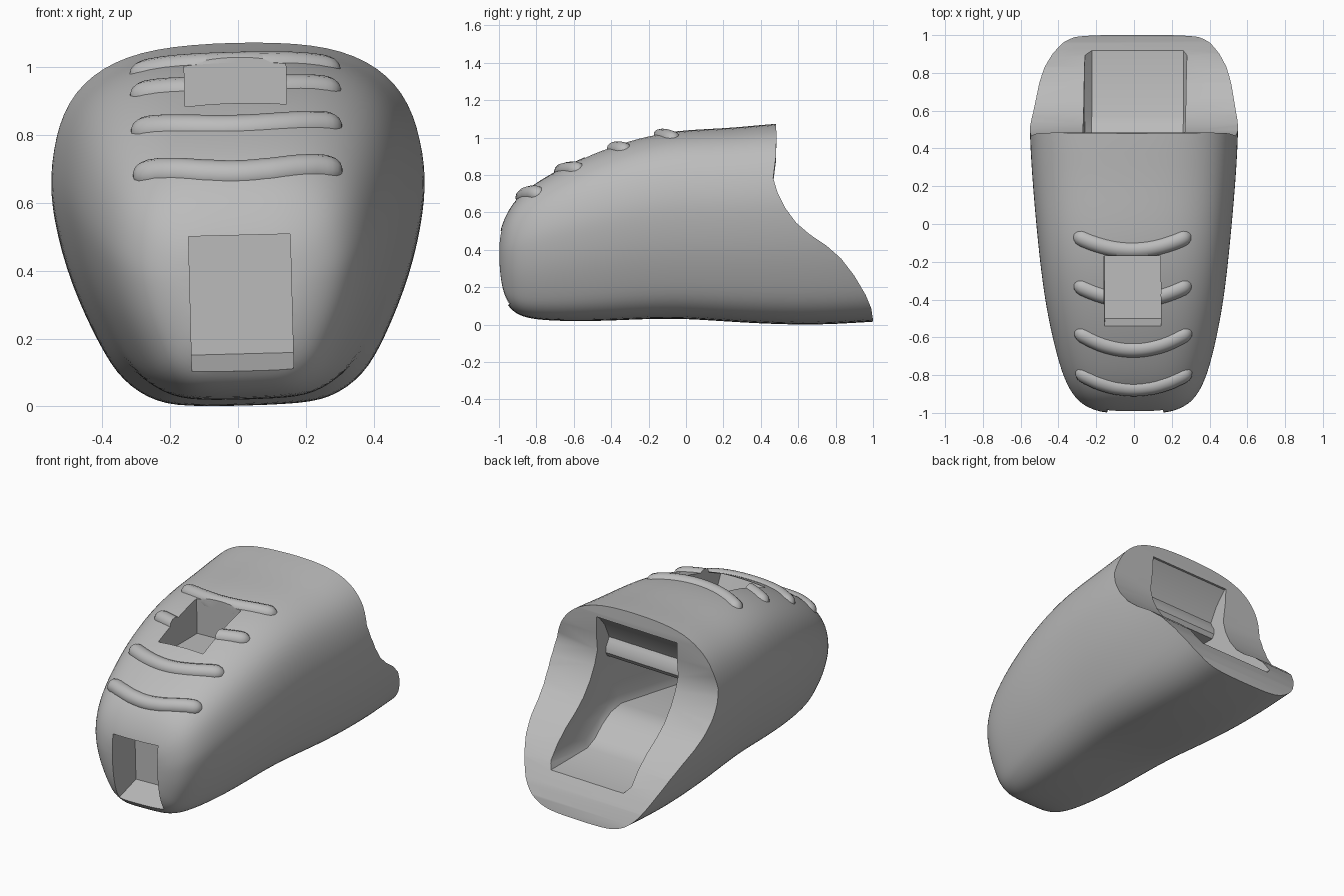
import bpy, bmesh
from mathutils import Vector
from mathutils.bvhtree import BVHTree

cube = bpy.data.objects.get("Cube")
if cube:
    bpy.data.objects.remove(cube, do_unlink=True)

grey = bpy.data.materials.new("plain grey")
grey.use_nodes = True
GREY = (0.5, 0.5, 0.5, 1)
grey.diffuse_color = GREY
grey.node_tree.nodes["Principled BSDF"].inputs["Base Color"].default_value = GREY


def new_object(name, bm):
    bmesh.ops.recalc_face_normals(bm, faces=bm.faces)
    mesh = bpy.data.meshes.new(name)
    bm.to_mesh(mesh)
    bm.free()
    mesh.materials.append(grey)
    obj = bpy.data.objects.new(name, mesh)
    bpy.context.collection.objects.link(obj)
    return obj


def loft(name, rings):
    bm = bmesh.new()
    loops = [[bm.verts.new(p) for p in ring] for ring in rings]
    n = len(loops[0])
    for a, b in zip(loops, loops[1:]):
        for i in range(n):
            bm.faces.new((a[i], a[(i + 1) % n], b[(i + 1) % n], b[i]))
    bm.faces.new(loops[0])
    bm.faces.new(loops[-1])
    return new_object(name, bm)


def prism(name, profile, half_width):
    """Extrude a side profile of (y, z) points across the width."""
    return loft(name, [[(x, y, z) for y, z in profile] for x in (-half_width, half_width)])


def bake(obj):
    """Replace the mesh with its modified result."""
    bpy.context.view_layer.update()
    deps = bpy.context.evaluated_depsgraph_get()
    mesh = bpy.data.meshes.new_from_object(obj.evaluated_get(deps))
    obj.modifiers.clear()
    obj.data = mesh


def cut(obj, cutters):
    for c in cutters:
        mod = obj.modifiers.new("cut", 'BOOLEAN')
        mod.operation, mod.solver, mod.object = 'DIFFERENCE', 'EXACT', c
    bake(obj)


# Half cross-section as (share of half-width, share of height)
half = [(0.25, 0), (0.46, 0.012), (0.64, 0.075), (0.75, 0.17), (0.9, 0.345), (0.98, 0.52),
        (1, 0.64), (0.95, 0.79), (0.82, 0.9), (0.58, 0.972), (0.25, 0.998)]
section = half + [(-x, z) for x, z in reversed(half)]

# Stations from toe to heel: y, half-width, bottom, top
stations = [(-1.003, 0.13, 0.26, 0.45), (-0.99, 0.21, 0.18, 0.52), (-0.955, 0.285, 0.1, 0.605),
            (-0.9, 0.337, 0.05, 0.685), (-0.8, 0.388, 0.025, 0.765), (-0.6, 0.44, 0.018, 0.875),
            (-0.4, 0.478, 0.022, 0.957), (-0.2, 0.503, 0.032, 1.017), (0, 0.523, 0.033, 1.045),
            (0.25, 0.545, 0.015, 1.053), (0.5, 0.559, 0.002, 1.082), (0.75, 0.559, 0, 1.085),
            (1, 0.556, 0.017, 1.085), (1.2, 0.556, 0.027, 1.085)]
body = loft("slipper_body", [[(w * a, y, lo + (hi - lo) * t) for a, t in section]
                             for y, w, lo, hi in stations])
sub = body.modifiers.new("smooth", 'SUBSURF')
sub.levels = sub.render_levels = 2
bake(body)
surface = BVHTree.FromPolygons([v.co for v in body.data.vertices],
                               [p.vertices[:] for p in body.data.polygons])

# Curved ridges lying on the upper, with rounded ends
ridges = []
for k, (y_mid, sag) in enumerate([(-0.14, 0.085), (-0.405, 0.09), (-0.67, 0.105), (-0.88, 0.1)]):
    curve = bpy.data.curves.new("ridge_path", 'CURVE')
    curve.dimensions = '3D'
    curve.bevel_depth, curve.bevel_resolution = 0.046, 4
    curve.use_fill_caps = True
    spline = curve.splines.new('POLY')
    steps = 40
    spline.points.add(steps)
    for i, pt in enumerate(spline.points):
        s = 2 * i / steps - 1
        x, y = 0.315 * s, y_mid + sag * s * s
        hit, normal, _, _ = surface.ray_cast(Vector((x, y, 2)), Vector((0, 0, -1)))
        pt.co = (*(hit - normal * 0.02), 1)
        tip = min(1, (1 - abs(s)) / 0.15)
        pt.radius = max(0.3, (1 - (1 - tip) ** 2) ** 0.5)
    path = bpy.data.objects.new("ridge_path", curve)
    bpy.context.collection.objects.link(path)
    bpy.context.view_layer.update()
    mesh = bpy.data.meshes.new_from_object(
        path.evaluated_get(bpy.context.evaluated_depsgraph_get()))
    bpy.data.objects.remove(path, do_unlink=True)
    mesh.materials.clear()
    mesh.materials.append(grey)
    ridge = bpy.data.objects.new(f"ridge_{k + 1}", mesh)
    bpy.context.collection.objects.link(ridge)
    ridges.append(ridge)

# Swept heel opening
heel = prism("heel_cutter", [(0.46, 1.3), (0.48, 1.08), (0.484, 1), (0.48, 0.88), (0.466, 0.77),
                             (0.49, 0.69), (0.53, 0.61), (0.59, 0.53), (0.66, 0.47), (0.75, 0.41),
                             (0.83, 0.34), (0.9, 0.25), (0.96, 0.15), (0.99, 0.08), (1, 0.02),
                             (1, -0.3), (1.5, -0.3), (1.5, 1.3)], 1)

# Foot cavity: humped floor with chamfered sides, and a rounded nose under the ceiling
floor = [(1.3, 0.22), (0.57, 0.22), (0.5, 0.25), (0.43, 0.31), (0.35, 0.355), (0.25, 0.37),
         (-0.45, 0.25)]
ceiling = [(-0.45, 0.6), (0.15, 0.7), (0.37, 0.7), (0.385, 0.725), (0.382, 0.76), (0.365, 0.79),
           (0.355, 0.81), (0.4, 0.9), (0.47, 0.98), (1.3, 0.98)]
cavity = loft("cavity_cutter", [[(x, y, z + lift) for y, z in floor] + [(x, y, z) for y, z in ceiling]
                                for x, lift in ((-0.27, 0.04), (-0.235, 0), (0.25, 0), (0.27, 0.04))])

# Top and toe windows
top_window = prism("top_window_cutter", [(-0.54, 1.3), (-0.54, 0.89), (-0.5, 0.8), (-0.17, 0.8),
                                         (-0.17, 1.3)], 0.15)
toe_window = prism("toe_window_cutter", [(-1.2, 0.03), (-0.78, 0.155), (-0.78, 0.505),
                                         (-1.2, 0.505)], 0.15)

cut(body, [heel, cavity, top_window, toe_window])
for ridge in ridges:
    cut(ridge, [top_window])
for cutter in (heel, cavity, top_window, toe_window):
    bpy.data.objects.remove(cutter, do_unlink=True)

# Slight sideways lean, then smooth shading with crisp cut edges
bpy.ops.object.select_all(action='DESELECT')
for obj in [body] + ridges:
    obj.rotation_euler.y = -0.026
    obj.location.x = 0.017
    obj.select_set(True)
bpy.context.view_layer.objects.active = body
bpy.ops.object.shade_smooth_by_angle(angle=0.6)
